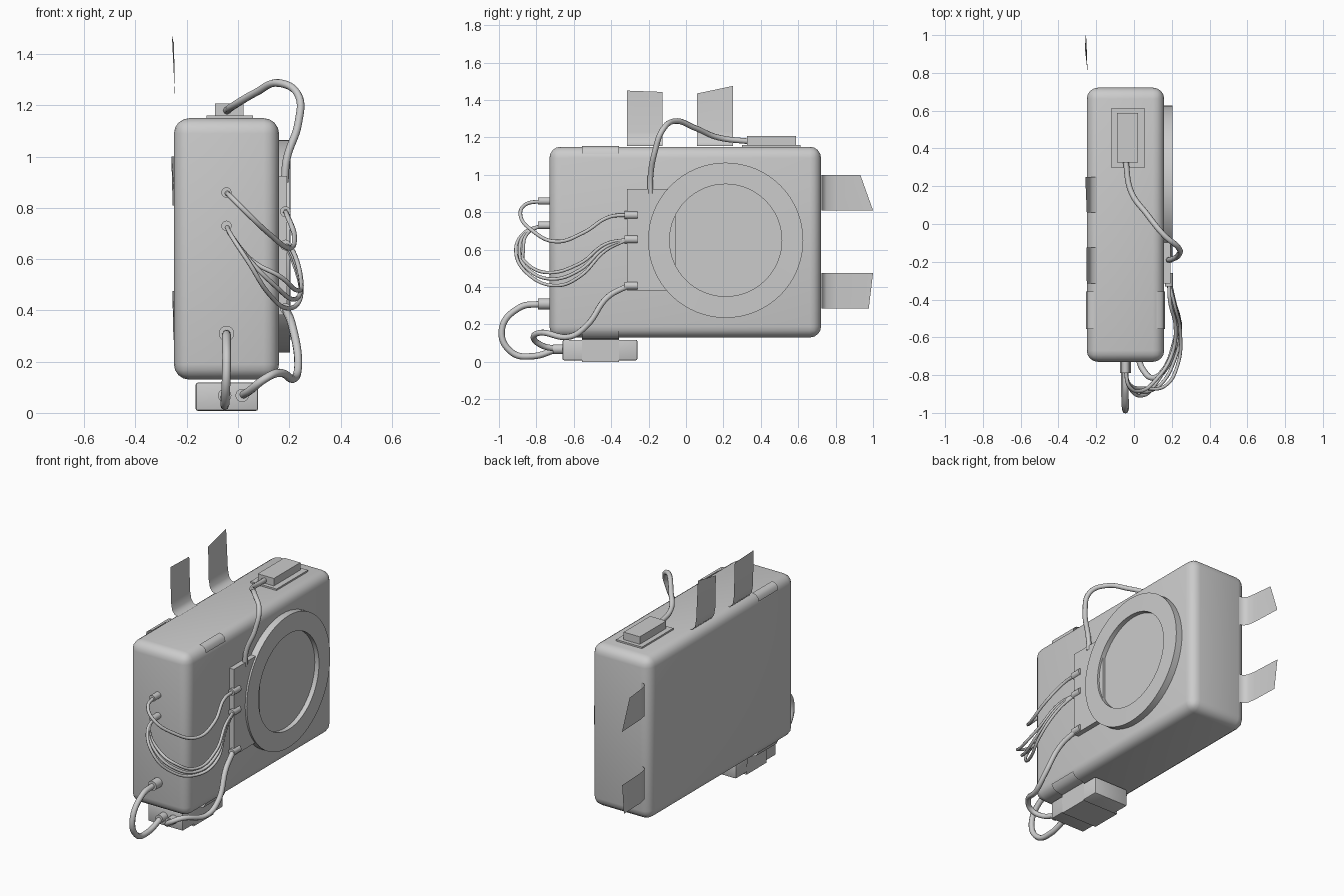
import bpy, bmesh, math
from mathutils import Vector

if "Cube" in bpy.data.objects:
    bpy.data.objects.remove(bpy.data.objects["Cube"])

CX = -0.045  # centre of the body in x


def finish(name, bm, angle=35):
    bmesh.ops.recalc_face_normals(bm, faces=bm.faces)
    me = bpy.data.meshes.new(name)
    bm.to_mesh(me)
    bm.free()
    ob = bpy.data.objects.new(name, me)
    bpy.context.collection.objects.link(ob)
    bpy.ops.object.select_all(action='DESELECT')
    ob.select_set(True)
    bpy.context.view_layer.objects.active = ob
    bpy.ops.object.shade_smooth_by_angle(angle=math.radians(angle))
    return ob


def box(name, lo, hi, bevel=0, seg=1):
    bm = bmesh.new()
    bmesh.ops.create_cube(bm, size=1)
    lo, hi = Vector(lo), Vector(hi)
    for v in bm.verts:
        v.co = Vector([(lo[i] + hi[i]) / 2 + v.co[i] * (hi[i] - lo[i]) for i in range(3)])
    if bevel:
        bmesh.ops.bevel(bm, geom=bm.edges[:], offset=bevel, segments=seg,
                        profile=0.5, affect='EDGES')
    return finish(name, bm)


def plug(name, x, y0, y1, z, r):
    # short stepped cylinder along y
    bm = bmesh.new()
    rings = []
    for y, rad in ((y0, r * 0.6), (y0, r), (y1, r)):
        rings.append([bm.verts.new((x + rad * math.cos(k * math.pi / 8), y,
                                    z + rad * math.sin(k * math.pi / 8))) for k in range(16)])
    for a, b in zip(rings, rings[1:]):
        for k in range(16):
            bm.faces.new((a[k], a[k - 1], b[k - 1], b[k]))
    bm.faces.new(rings[0])
    bm.faces.new(rings[-1])
    return finish(name, bm)


def cable(name, pts, r):
    # smooth tube through the points
    cu = bpy.data.curves.new(name, 'CURVE')
    cu.dimensions = '3D'
    cu.bevel_depth = r
    cu.bevel_resolution = 2
    cu.resolution_u = 8
    cu.use_fill_caps = True
    sp = cu.splines.new('BEZIER')
    sp.bezier_points.add(len(pts) - 1)
    for bp, p in zip(sp.bezier_points, pts):
        bp.co = p
        bp.handle_left_type = bp.handle_right_type = 'AUTO'
    ob = bpy.data.objects.new(name, cu)
    bpy.context.collection.objects.link(ob)


def ribbon(name, rows):
    # thin sheet between two edges
    bm = bmesh.new()
    vs = [(bm.verts.new(a), bm.verts.new(b)) for a, b in rows]
    for p, q in zip(vs, vs[1:]):
        bm.faces.new((p[0], p[1], q[1], q[0]))
    return finish(name, bm, 60)


# main body
box("body", (-0.25, -0.73, 0.13), (0.16, 0.722, 1.15), 0.06, 4)

# round side cover with a shallow recess
bm = bmesh.new()
N = 64
rings = []
for x, r in ((0.15, 0.415), (0.203, 0.415), (0.205, 0.30), (0.176, 0.30)):
    rings.append([bm.verts.new((x, 0.212 + r * math.cos(2 * math.pi * k / N),
                                0.65 + r * math.sin(2 * math.pi * k / N))) for k in range(N)])
for a, b in zip(rings, rings[1:]):
    for k in range(N):
        bm.faces.new((a[k - 1], a[k], b[k], b[k - 1]))
bm.faces.new(rings[-1])
bm.faces.new(rings[0])
finish("round_cover", bm)

# side plate, top unit and bottom unit
box("side_plate", (0.15, -0.315, 0.382), (0.192, -0.055, 0.925))
box("top_unit_base", (-0.122, 0.30, 1.14), (0.058, 0.612, 1.16))
box("top_unit", (-0.09, 0.325, 1.155), (0.022, 0.588, 1.207))
box("bottom_unit", (-0.165, -0.66, 0.008), (0.078, -0.26, 0.118), 0.008, 2)

# sockets
for z, r in ((0.86, 0.02), (0.73, 0.02), (0.31, 0.03)):
    plug("front_socket", CX, -0.79, -0.71, z, r)
for z in (0.785, 0.655, 0.407):
    plug("plate_socket", 0.185, -0.33, -0.26, z, 0.021)
for x in (-0.052, 0.016):
    plug("bottom_socket", x, -0.71, -0.64, 0.068, 0.026)

# straps over the top corners and around the bottom unit
top = [(0.163, 1.11), (0.158, 1.135), (0.142, 1.149), (0.12, 1.153)]
low = [(0.163, 0.165), (0.15, 0.138), (0.12, 0.126), (0.083, 0.12), (0.081, 0.0), (CX, 0.0)]
for s in (1, -1):
    for name, prof in (("top_strap", top), ("bottom_strap", low)):
        rows = []
        for x, z in prof:
            xx = CX + s * (x - CX)
            rows.append(((xx, -0.555, z), (xx, -0.358, z)))
        ribbon(name, rows)

# raised flaps: profile of (x, distance from body face), free end cut at a slant
bend = [(-0.195, 0.003), (-0.22, 0.008), (-0.237, 0.03), (-0.246, 0.08)]


def flap(name, a, b, end_a, end_b, xa, xb, place):
    rows = [(place(x, a, d), place(x, b, d)) for x, d in bend]
    rows.append((place(xa, *end_a), place(xb, *end_b)))
    ribbon(name, rows)


def on_top(x, t, d):
    return (x, t, 1.15 + d)


def on_back(x, t, d):
    return (x, 0.722 + d, t)


flap("top_flap", -0.315, -0.125, (-0.315, 0.30), (-0.125, 0.293), -0.25, -0.252, on_top)
flap("top_flap", 0.06, 0.25, (0.06, 0.285), (0.25, 0.325), -0.25, -0.258, on_top)
flap("back_flap", 0.81, 1.0, (0.81, 0.278), (1.0, 0.21), -0.255, -0.26, on_back)
flap("back_flap", 0.285, 0.475, (0.285, 0.255), (0.475, 0.278), -0.252, -0.256, on_back)

# thin cables from front sockets to side plate
cable("upper_cable", [(CX, -0.77, 0.86), (-0.025, -0.86, 0.84), (0.03, -0.885, 0.785),
                      (0.12, -0.82, 0.70), (0.20, -0.69, 0.643), (0.22, -0.55, 0.69),
                      (0.19, -0.41, 0.775), (0.185, -0.31, 0.785)], 0.01)
for i in range(3):
    dz = 0.035 * i
    cable("middle_cable", [(CX, -0.77, 0.73), (-0.025, -0.865 + 0.01 * i, 0.69),
                           (0.04 + 0.01 * i, -0.91 + 0.02 * i, 0.59),
                           (0.12 + 0.02 * i, -0.84 - 0.01 * i, 0.465 + dz),
                           (0.20 + 0.015 * i, -0.69 - 0.03 * i, 0.408 + dz),
                           (0.245, -0.57, 0.455 + dz), (0.215, -0.43, 0.595 + dz / 2),
                           (0.185, -0.31, 0.655)], 0.009)

# thick cables to the bottom unit
cable("loop_cable", [(CX, -0.77, 0.31), (CX, -0.89, 0.29), (CX, -0.985, 0.17),
                     (-0.05, -0.93, 0.05), (-0.052, -0.82, 0.03), (-0.052, -0.69, 0.068)], 0.017)
cable("lower_cable", [(0.016, -0.69, 0.068), (0.05, -0.775, 0.09), (0.10, -0.815, 0.13),
                      (0.15, -0.785, 0.155), (0.22, -0.62, 0.135), (0.235, -0.53, 0.195),
                      (0.21, -0.42, 0.345), (0.185, -0.31, 0.407)], 0.016)

# cable from the side plate to the top unit
cable("top_cable", [(0.182, -0.19, 0.90), (0.19, -0.19, 0.99), (0.235, -0.165, 1.13),
                    (0.235, -0.125, 1.24), (0.16, -0.06, 1.287), (0.07, 0.05, 1.25),
                    (-0.015, 0.17, 1.20), (-0.045, 0.34, 1.178)], 0.015)
